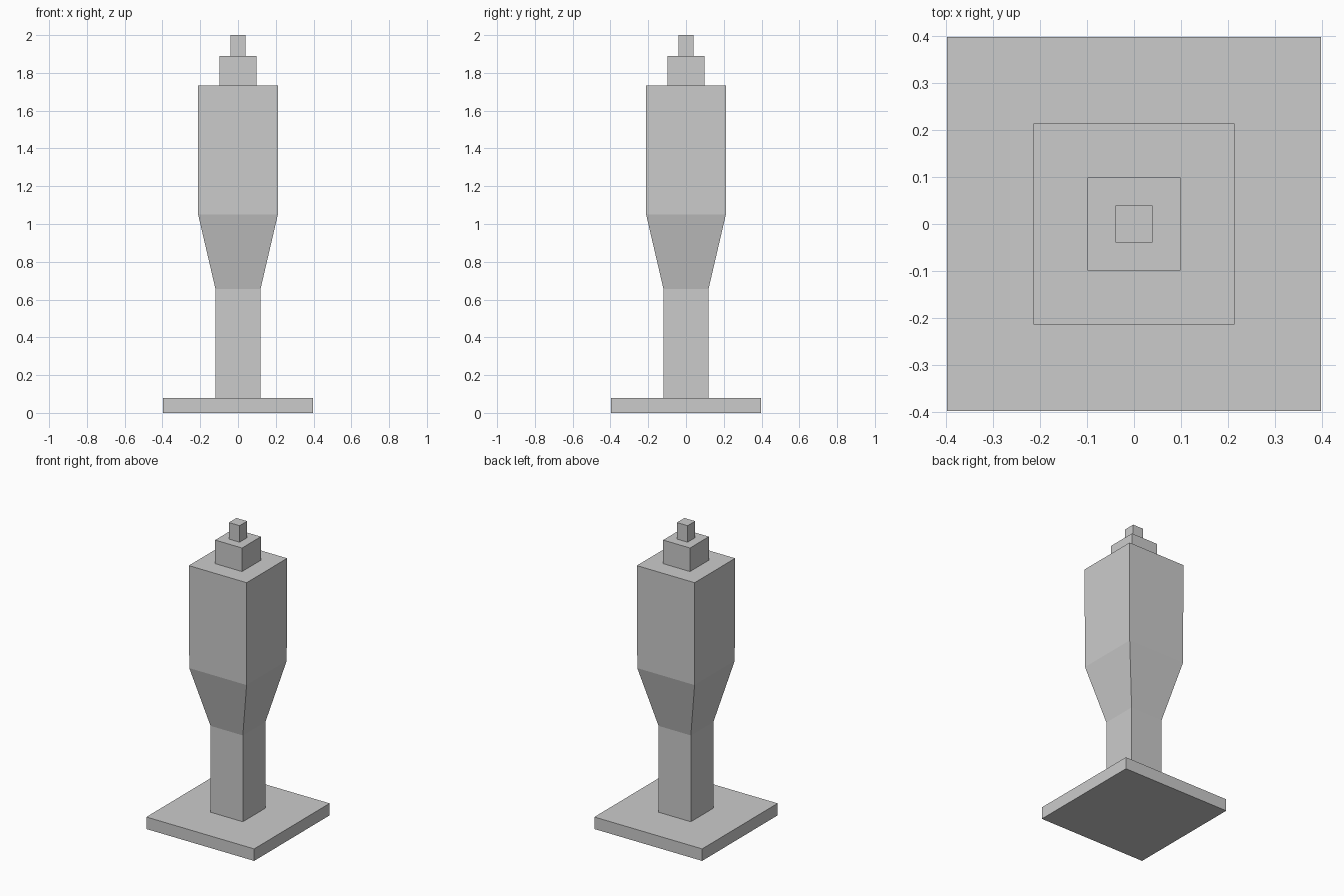
import bpy, bmesh

if "Cube" in bpy.data.objects:
    bpy.data.objects.remove(bpy.data.objects["Cube"])


def square_loft(name, rings):
    """Stack square sections, given as (z, half width), into a closed solid."""
    bm = bmesh.new()
    loops = []
    for z, h in rings:
        loops.append([bm.verts.new((sx * h, sy * h, z))
                      for sx, sy in ((-1, -1), (1, -1), (1, 1), (-1, 1))])
    bm.faces.new(loops[0][::-1])
    bm.faces.new(loops[-1])
    for lo, hi in zip(loops, loops[1:]):
        for i in range(4):
            j = (i + 1) % 4
            bm.faces.new((lo[i], lo[j], hi[j], hi[i]))
    mesh = bpy.data.meshes.new(name)
    bm.to_mesh(mesh)
    bm.free()
    obj = bpy.data.objects.new(name, mesh)
    bpy.context.collection.objects.link(obj)
    return obj


# Flat foot plate
square_loft("base_plate", [(0, 0.397), (0.08, 0.397)])

# Narrow column flaring into the wide upper body
square_loft("shaft", [(0.08, 0.119), (0.655, 0.119), (1.05, 0.211), (1.733, 0.213)])

# Stepped cap
square_loft("cap_block", [(1.733, 0.099), (1.89, 0.099)])
square_loft("tip", [(1.89, 0.0395), (2.0, 0.0395)])
